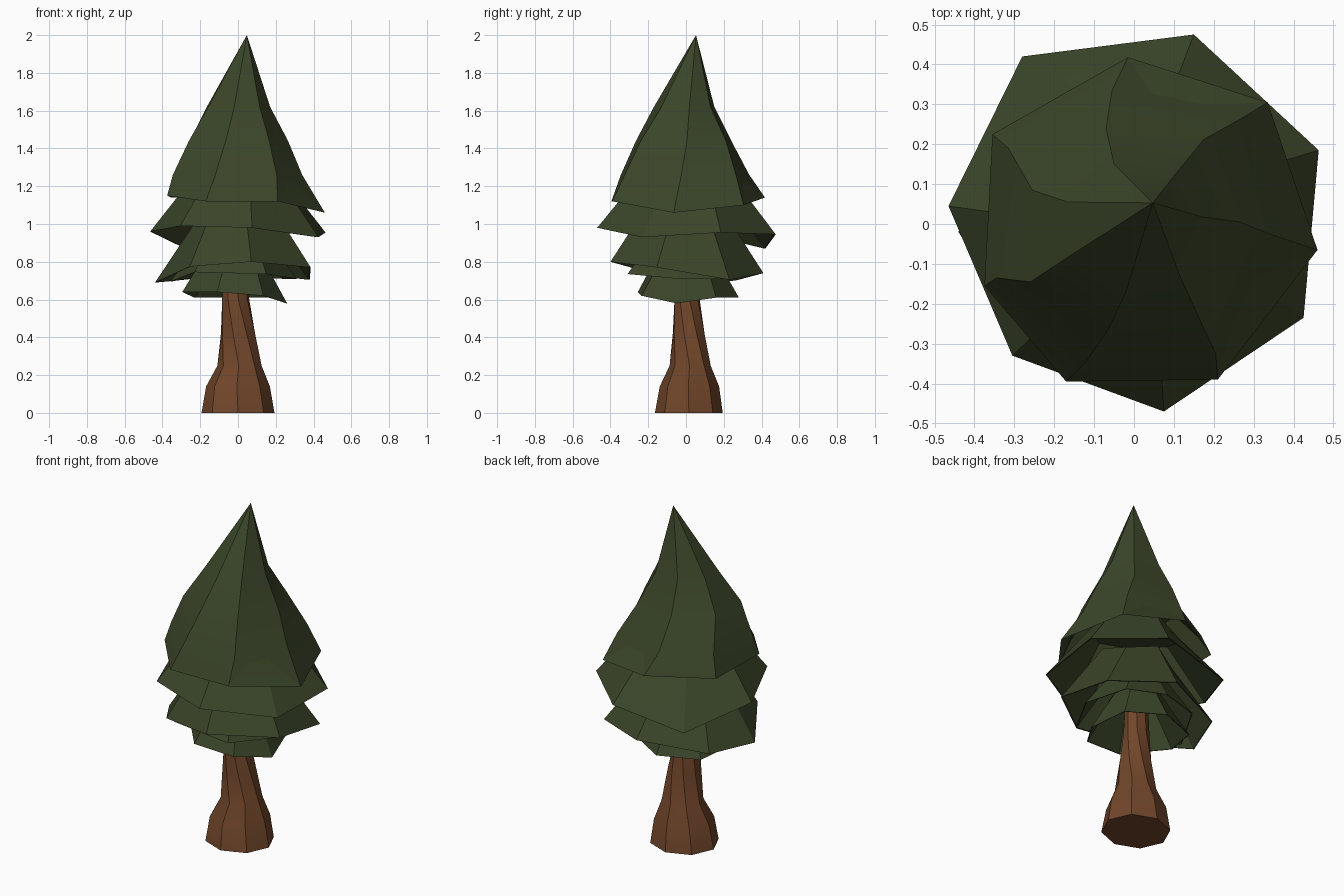
import bpy, bmesh, math

if "Cube" in bpy.data.objects:
    bpy.data.objects.remove(bpy.data.objects["Cube"])


def material(name, rgb):
    m = bpy.data.materials.new(name)
    m.diffuse_color = (*rgb, 1)
    m.use_nodes = True
    m.node_tree.nodes["Principled BSDF"].inputs["Base Color"].default_value = m.diffuse_color
    return m


GREEN = material("needle green", (0.043, 0.060, 0.022))
BROWN = material("bark brown", (0.165, 0.061, 0.023))


def loft(name, rings, mat, tip=None, angle=20):
    """Join rings (bottom to top) with quads; close both ends."""
    bm = bmesh.new()
    loops = [[bm.verts.new(p) for p in ring] for ring in rings]
    n = len(loops[0])
    for a, b in zip(loops, loops[1:]):
        for i in range(n):
            j = (i + 1) % n
            bm.faces.new((a[i], a[j], b[j], b[i]))
    bm.faces.new(loops[0][::-1])
    if tip:
        t = bm.verts.new(tip)
        for i in range(n):
            bm.faces.new((loops[-1][i], loops[-1][(i + 1) % n], t))
    else:
        bm.faces.new(loops[-1])
    bmesh.ops.recalc_face_normals(bm, faces=bm.faces)
    me = bpy.data.meshes.new(name)
    bm.to_mesh(me)
    bm.free()
    me.materials.append(mat)
    ob = bpy.data.objects.new(name, me)
    bpy.context.collection.objects.link(ob)
    bpy.ops.object.select_all(action='DESELECT')
    ob.select_set(True)
    bpy.context.view_layer.objects.active = ob
    bpy.ops.object.shade_smooth_by_angle(angle=math.radians(angle))
    return ob


def scaled(rim, s, dz, twist=0):
    """Copy of a rim shrunk around its middle, raised and turned."""
    n = len(rim)
    cx, cy = sum(p[0] for p in rim) / n, sum(p[1] for p in rim) / n
    c, d = math.cos(math.radians(twist)), math.sin(math.radians(twist))
    return [(cx + s * ((x - cx) * c - (y - cy) * d),
             cy + s * ((x - cx) * d + (y - cy) * c), z + dz) for x, y, z in rim]


def skirt(name, rim, top_scale, height):
    """Thin hollow skirt: the inside runs close behind the outside."""
    inner = scaled(rim, top_scale - 0.01, height - 0.025, 4)
    loft(name, [inner, scaled(rim, 0.985, 0.0), rim,
                scaled(rim, top_scale, height, 4)], GREEN)


# Crown: twisted, curved seven-sided hollow cone with an off-centre tip
crown_rim = [(-0.355, 0.225, 1.14), (-0.375, -0.155, 1.15), (-0.17, -0.395, 1.12),
             (0.21, -0.39, 1.12), (0.46, -0.065, 1.06), (0.335, 0.305, 1.10),
             (-0.015, 0.418, 1.14)]
crown_levels = {
    1.26: [(-0.315, 0.19), (-0.345, -0.135), (-0.12, -0.345), (0.205, -0.325),
           (0.34, -0.025), (0.27, 0.265), (-0.055, 0.335)],
    1.44: [(-0.255, 0.085), (-0.26, -0.145), (-0.065, -0.265), (0.165, -0.24),
           (0.265, 0.005), (0.175, 0.212), (-0.07, 0.24)],
    1.62: [(-0.165, 0.055), (-0.158, -0.078), (-0.02, -0.17), (0.115, -0.13),
           (0.17, 0.018), (0.108, 0.13), (-0.05, 0.15)],
}
crown_rings = [[(x, y, z) for x, y in pts] for z, pts in crown_levels.items()]
crown_inside = [scaled(crown_rings[1], 0.9, -0.04), scaled(crown_rings[0], 0.95, -0.01)]
loft("crown", crown_inside + [crown_rim] + crown_rings, GREEN, tip=(0.047, 0.053, 2.0))

# Wide upper skirt
skirt("upper_skirt",
      [(-0.28, 0.42, 0.87), (-0.465, 0.045, 0.96), (-0.305, -0.33, 0.99),
       (0.075, -0.47, 0.98), (0.425, -0.235, 0.93), (0.463, 0.185, 0.955),
       (0.15, 0.475, 0.945)], 0.50, 0.30)

# Middle skirt
skirt("middle_skirt",
      [(-0.335, 0.26, 0.70), (-0.44, -0.02, 0.69), (-0.255, -0.31, 0.775),
       (0.07, -0.40, 0.80), (0.385, -0.155, 0.77), (0.38, 0.23, 0.705),
       (0.04, 0.41, 0.74)], 0.46, 0.34)

# Narrow inner skirt showing just below the middle one
skirt("inner_skirt",
      [(-0.22, 0.23, 0.72), (-0.36, -0.03, 0.695), (-0.23, -0.27, 0.745),
       (0.15, -0.31, 0.735), (0.31, -0.04, 0.71), (0.24, 0.22, 0.71),
       (0.02, 0.30, 0.72)], 0.52, 0.22)

# Lowest skirt around the trunk
skirt("lower_skirt",
      [(-0.23, 0.19, 0.61), (-0.295, -0.03, 0.64), (-0.11, -0.255, 0.64),
       (0.135, -0.235, 0.62), (0.26, -0.05, 0.58), (0.2, 0.16, 0.61),
       (0.0, 0.28, 0.61)], 0.50, 0.24)

# Trunk: flared, twisted eight-sided column: (height, radius, centre x, centre y, turn)
trunk_profile = [(0, 0.193, 0.0, 0.015, 0), (0.14, 0.169, 0.0, 0.018, -2),
                 (0.25, 0.117, 0.008, 0.022, -2), (0.42, 0.094, 0.0, 0.014, -16),
                 (0.60, 0.073, -0.012, 0.006, -34), (0.84, 0.062, -0.015, 0.005, -42)]
trunk_rings = []
for z, r, cx, cy, turn in trunk_profile:
    angles = [math.radians(-90 + turn + 45 * i) for i in range(8)]
    trunk_rings.append([(cx + r * math.cos(a), cy + 0.93 * r * math.sin(a), z) for a in angles])
loft("trunk", trunk_rings, BROWN, angle=30)
